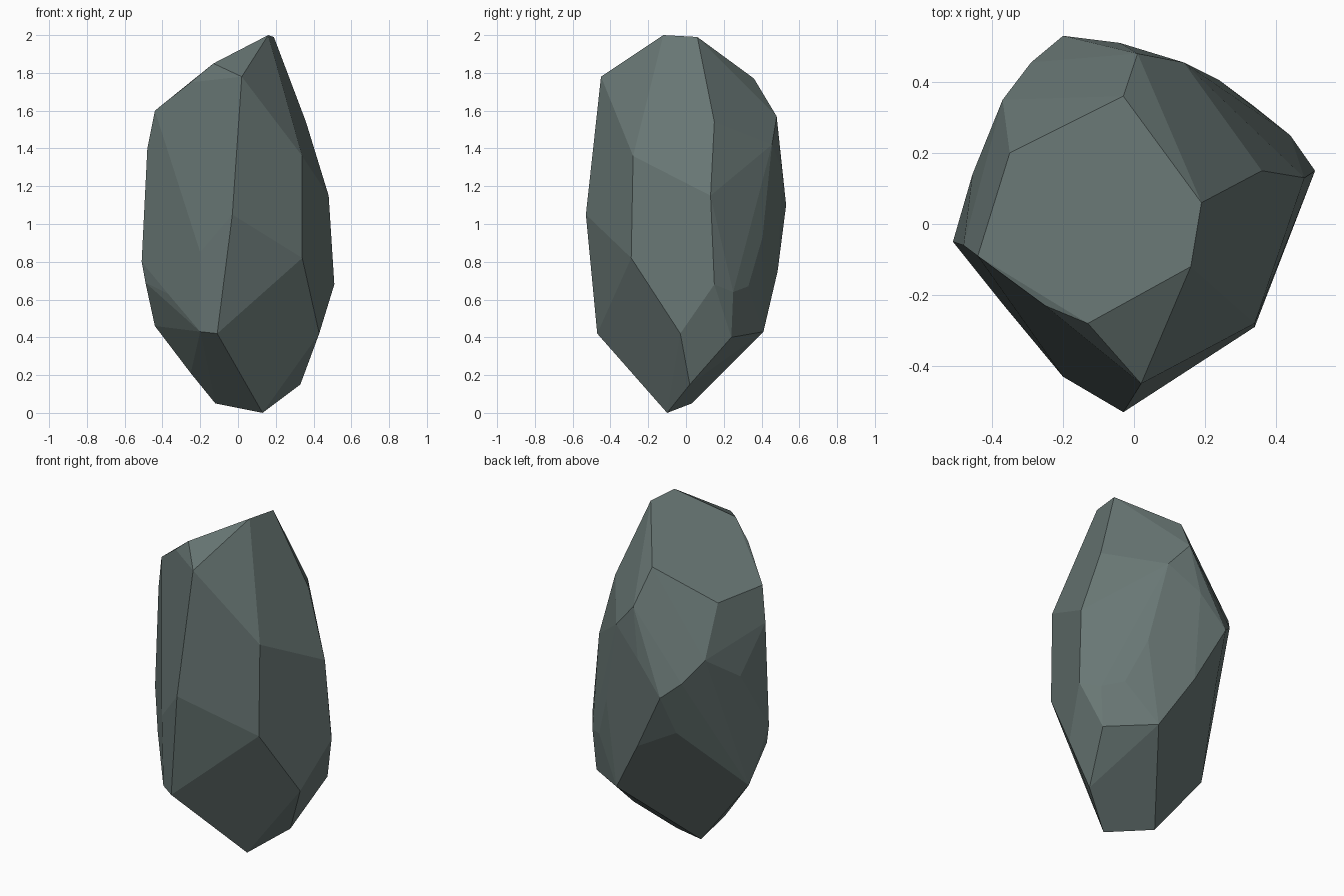
import bpy
import bmesh
import math

# Corners of the chipped facets, grouped by height
CROWN = [
    (0.16, -0.12, 2.0), (0.19, 0.06, 1.99), (-0.13, -0.28, 1.85),
    (0.02, -0.45, 1.78), (-0.03, 0.36, 1.77), (-0.35, 0.2, 1.58),
    (-0.44, -0.09, 1.6), (-0.25, -0.23, 1.75), (0.01, 0.48, 1.57),
    (0.36, 0.15, 1.54),
]
WAIST = [
    (0.34, -0.28, 1.36), (0.41, 0.1, 1.37), (0.48, 0.13, 1.15),
    (0.14, 0.455, 1.42), (-0.04, 0.51, 1.28), (-0.2, 0.53, 1.1),
    (-0.37, 0.35, 1.3), (-0.48, -0.06, 1.4), (-0.03, -0.53, 1.05),
    (-0.51, -0.05, 0.8), (-0.37, -0.225, 0.63), (0.34, -0.29, 0.82),
    (0.51, 0.15, 0.68), (0.44, 0.25, 0.64), (0.34, 0.33, 0.67),
    (0.24, 0.405, 0.93), (-0.02, 0.485, 0.75), (-0.23, 0.42, 0.86),
    (-0.43, 0.04, 0.69), (-0.49, -0.06, 0.69), (-0.455, 0.14, 1.15),
    (-0.29, 0.455, 1.18), (-0.2, -0.43, 0.85),
]
FOOT = [
    (-0.2, -0.415, 0.43), (-0.11, -0.47, 0.42), (0.43, -0.03, 0.42),
    (0.42, 0.24, 0.4), (0.17, 0.41, 0.43), (-0.44, 0.04, 0.46),
    (-0.25, -0.01, 0.21), (0.33, 0.02, 0.15), (0.13, -0.1, 0.0),
    (-0.12, 0.03, 0.05),
]

# Wrap the corners in a hull and merge nearly flat neighbours into facets
bm = bmesh.new()
for co in CROWN + WAIST + FOOT:
    bm.verts.new(co)
hull = bmesh.ops.convex_hull(bm, input=bm.verts[:])
loose = {g for key in ("geom_interior", "geom_unused") for g in hull[key]
         if isinstance(g, bmesh.types.BMVert)}
bmesh.ops.delete(bm, geom=list(loose), context='VERTS')
bmesh.ops.dissolve_limit(bm, angle_limit=math.radians(5),
                         verts=bm.verts[:], edges=bm.edges[:])
bmesh.ops.recalc_face_normals(bm, faces=bm.faces[:])

mesh = bpy.data.meshes.new("rock")
bm.to_mesh(mesh)
bm.free()

# Single slate colour
stone = bpy.data.materials.new("slate grey green")
stone.diffuse_color = (0.14, 0.185, 0.177, 1)
mesh.materials.append(stone)

rock = bpy.data.objects.new("rock", mesh)
bpy.context.collection.objects.link(rock)
